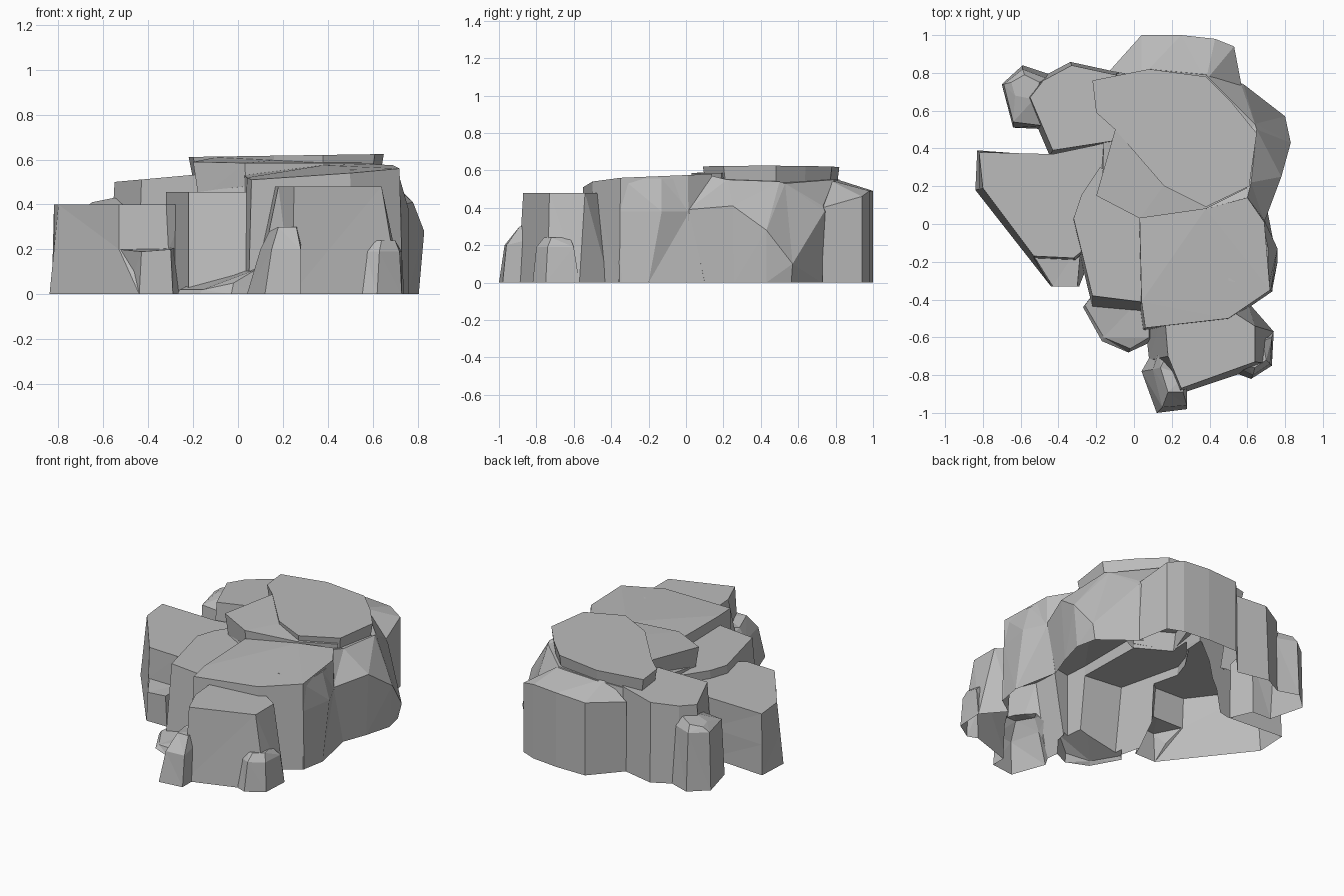
import bpy
import bmesh

# Remove the default cube
default_cube = bpy.data.objects.get("Cube")
if default_cube:
    bpy.data.objects.remove(default_cube, do_unlink=True)

# One stone material
STONE_COLOUR = (.5, .5, .5, 1)
stone = bpy.data.materials.new("stone grey")
stone.use_nodes = True
stone.diffuse_color = STONE_COLOUR
shader = next(node for node in stone.node_tree.nodes if node.type == "BSDF_PRINCIPLED")
shader.inputs["Base Color"].default_value = STONE_COLOUR
shader.inputs["Roughness"].default_value = .9

# Every boulder but the main one waits here to be merged
loose_rocks = bpy.data.collections.new("loose rocks")
bpy.context.scene.collection.children.link(loose_rocks)


def level(outline, height, slope_x=0, slope_y=0):
    """Lift a flat outline to a height, optionally as a tilted plane."""
    return [(x, y, height + slope_x * x + slope_y * y) for x, y in outline]


def spread(ring, height, scale=1, shift_x=0, shift_y=0):
    """Copy a ring to another height, grown about its own middle."""
    count = len(ring)
    middle_x = sum(point[0] for point in ring) / count
    middle_y = sum(point[1] for point in ring) / count
    return [(middle_x + (point[0] - middle_x) * scale + shift_x,
             middle_y + (point[1] - middle_y) * scale + shift_y,
             height) for point in ring]


def rock(name, *rings, collection=loose_rocks):
    """Join rings from the ground upward into a closed solid."""
    mesh = bpy.data.meshes.new(name)
    bm = bmesh.new()
    loops = [[bm.verts.new(point) for point in ring] for ring in rings]
    for lower, upper in zip(loops, loops[1:]):
        for index, vert in enumerate(lower):
            following = (index + 1) % len(lower)
            bm.faces.new((vert, lower[following], upper[following], upper[index]))
    bm.faces.new(loops[0])
    bm.faces.new(loops[-1])
    bmesh.ops.triangulate(bm, faces=bm.faces)
    bmesh.ops.recalc_face_normals(bm, faces=bm.faces)
    bm.to_mesh(mesh)
    bm.free()
    mesh.materials.append(stone)
    body = bpy.data.objects.new(name, mesh)
    collection.objects.link(body)
    return body


# Main boulder: foot, shoulder and the sloping collar under the slab
collar = [(-.17, .15, .46), (.03, .04, .48), (.38, .08, .57), (.6, .14, .57),
          (.62, .22, .55), (.65, .5, .54), (.64, .53, .53), (.57, .73, .41),
          (.38, .79, .55), (.08, .82, .55), (-.18, .76, .52), (-.16, .45, .5)]
shoulder = [(-.18, .14, .4), (.03, .02, .4), (.4, .03, .4), (.69, .01, .39),
            (.78, .25, .41), (.83, .43, .28), (.8, .57, .1), (.58, .74, .38),
            (.4, .81, .4), (.1, .84, .4), (-.2, .77, .4), (-.16, .44, .4)]
main_boulder = rock("main_boulder", spread(shoulder, 0, .95), shoulder, collar,
                    collection=bpy.context.scene.collection)

# Overhanging slab on the summit, with a raised brow in front of it
slab = [(-.1, .5), (.16, .2), (.38, .09), (.61, .2), (.65, .48),
        (.52, .64), (.38, .78), (.08, .82), (-.22, .76), (-.2, .59)]
rock("summit_slab", spread(level(slab, 0), .5, .95), level(slab, .615, .015))
brow = [(-.2, .15, .59), (.03, .03, .585), (.38, .08, .585), (.6, .19, .585),
        (.3, .4, .61), (-.1, .5, .61)]
rock("slab_brow", spread(brow, .42, .93), brow)

# Sloping boulder at the back
back_rim = [(-.13, .81, .46), (.04, .78, .56), (.38, .76, .55), (.57, .73, .4),
            (.53, .94, .46), (.43, .98, .49), (.25, 1, .49), (.04, 1, .48)]
rock("back_boulder", spread(back_rim, 0), back_rim)

# Broad table at the front
table = [(.03, .03, .53), (.38, .08, .575), (.6, .14, .58), (.69, .01, .575),
         (.72, -.35, .56), (.5, -.5, .54), (.06, -.55, .51), (.04, -.41, .52)]
rock("front_table", spread(table, 0, 1.04), table)
rock("table_buttress",
     level([(.5, .1), (.7, .1), (.76, -.2), (.73, -.36), (.5, -.3)], 0),
     level([(.5, .1), (.69, .02), (.76, -.13), (.725, -.35), (.5, -.3)], .38),
     level([(.5, .1), (.68, .01), (.71, -.13), (.71, -.34), (.5, -.3)], .555))

# Lower terrace beside the table, with a sloping toe
terrace = level([(-.28, .15), (-.18, .3), (.1, .2), (.1, -.42),
                 (-.22, -.38), (-.32, .03)], .455)
rock("terrace", spread(terrace, 0, 1, 0, -.06), terrace)
rock("terrace_toe",
     level([(-.27, -.44), (-.17, -.62), (-.03, -.68), (.1, -.62), (.1, -.35), (-.2, -.35)], 0),
     [(-.26, -.43, .02), (-.16, -.6, .02), (-.02, -.66, .05), (.08, -.6, .11),
      (.08, -.35, .13), (-.2, -.35, .05)])

# Front boulder and its two small stones
front_rim = level([(.16, -.45), (.5, -.45), (.64, -.54), (.64, -.73),
                   (.25, -.87), (.18, -.7)], .48)
front_foot = level([(.05, -.45), (.6, -.41), (.74, -.57), (.72, -.74),
                    (.24, -.9), (.08, -.72)], 0)
rock("front_boulder", front_foot, front_rim)
rock("front_stone",
     level([(.04, -.78), (.12, -1), (.28, -.98), (.28, -.8), (.13, -.62)], 0),
     [(.1, -.77, .2), (.15, -.97, .2), (.28, -.96, .2), (.28, -.8, .24), (.14, -.65, .25)],
     [(.14, -.76, .28), (.18, -.89, .3), (.26, -.89, .3), (.27, -.8, .3), (.18, -.68, .3)])
rock("corner_stone",
     level([(.53, -.7), (.54, -.79), (.62, -.82), (.73, -.75), (.74, -.57), (.6, -.6)], 0),
     level([(.56, -.7), (.57, -.77), (.63, -.8), (.72, -.74), (.73, -.6), (.6, -.6)], .19),
     level([(.58, -.7), (.6, -.75), (.64, -.76), (.7, -.72), (.68, -.62), (.6, -.6)], .24))

# Wing reaching out on the right, with a low ledge before it
wing = level([(-.82, .38), (-.8, .19), (-.53, -.17), (-.32, -.18), (-.22, -.1),
              (-.05, .2), (-.05, .45), (-.43, .37)], .4)
wing_foot = level([(-.83, .39), (-.84, .18), (-.44, -.33), (-.29, -.33), (-.2, -.1),
                   (-.05, .2), (-.05, .45), (-.43, .36)], 0)
wing_waist = level([(-.825, .385), (-.82, .185), (-.53, -.18), (-.31, -.19), (-.21, -.1),
                    (-.05, .2), (-.05, .45), (-.43, .365)], .2)
rock("wing", wing_foot, wing_waist, wing)
ledge = [(-.53, -.17, .2), (-.43, -.33, .19), (-.3, -.33, .2), (-.28, -.1, .21)]
ledge_foot = level([(-.5, -.17), (-.44, -.33), (-.29, -.33), (-.27, -.1)], 0)
rock("wing_ledge", ledge_foot, ledge)

# Rear boulder and the narrow stone leaning on it
rear_rim = level([(-.55, .67), (-.48, .76), (-.33, .84), (-.1, .79),
                  (.05, .7), (.02, .46), (-.43, .39)], .55, .09)
rock("rear_boulder", spread(rear_rim, 0, 1.1), rear_rim)
rock("rear_stone",
     level([(-.7, .74), (-.59, .84), (-.44, .79), (-.42, .5), (-.64, .51)], 0),
     level([(-.69, .74), (-.59, .82), (-.46, .77), (-.48, .52), (-.64, .54)], .38),
     level([(-.65, .75), (-.58, .79), (-.5, .75), (-.53, .66), (-.63, .68)], .54, .2))

# Merge the boulders into one outer skin
union = main_boulder.modifiers.new("merge", "BOOLEAN")
union.operation = "UNION"
union.operand_type = "COLLECTION"
union.collection = loose_rocks
union.solver = "EXACT"
union.use_self = True
graph = bpy.context.evaluated_depsgraph_get()
skin = bpy.data.meshes.new_from_object(main_boulder.evaluated_get(graph))
main_boulder.modifiers.clear()
main_boulder.data = skin
main_boulder.name = "boulder_cluster"
for part in list(loose_rocks.objects):
    bpy.data.objects.remove(part, do_unlink=True)
bpy.data.collections.remove(loose_rocks)

# Open the underside
bm = bmesh.new()
bm.from_mesh(skin)
floor = [face for face in bm.faces if all(vert.co.z < .001 for vert in face.verts)]
bmesh.ops.delete(bm, geom=floor, context="FACES")
bm.to_mesh(skin)
bm.free()
